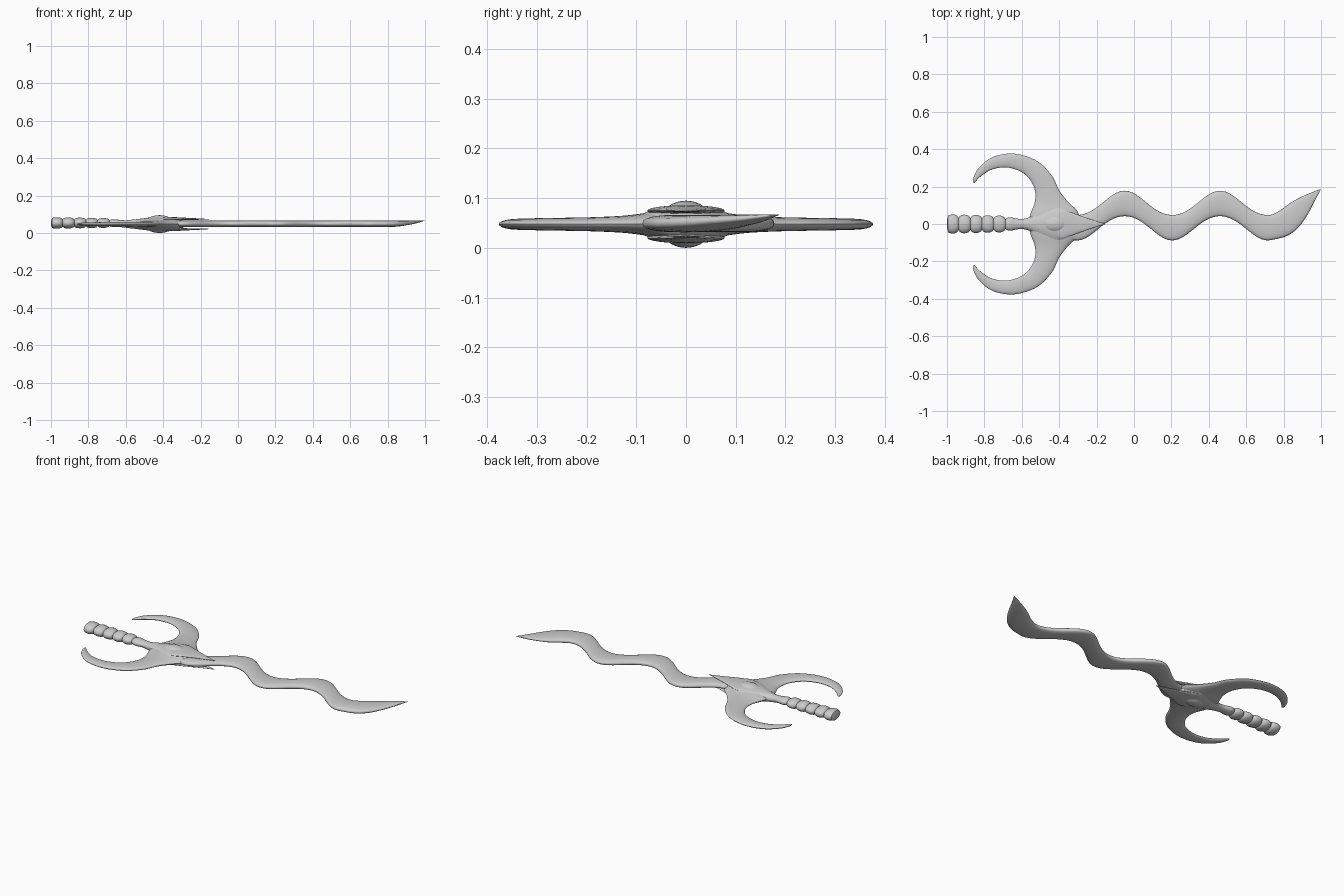
import bpy, bmesh, math
from mathutils import Vector

if "Cube" in bpy.data.objects:
    bpy.data.objects.remove(bpy.data.objects["Cube"])

ZC = 0.049  # mid-plane height of the dagger


def smooth_rows(rows, n):
    """Catmull-Rom interpolation of station tuples."""
    out = []
    for i in range(len(rows) - 1):
        p0, p1 = rows[max(i - 1, 0)], rows[i]
        p2, p3 = rows[i + 1], rows[min(i + 2, len(rows) - 1)]
        for k in range(n):
            t = k / n
            out.append([0.5 * (2 * b + (c - a) * t + (2 * a - 5 * b + 4 * c - d) * t * t
                               + (3 * b - a - 3 * c + d) * t ** 3)
                        for a, b, c, d in zip(p0, p1, p2, p3)])
    out.append(list(rows[-1]))
    return out


def loft(name, rows, sub=6, sides=24, power=1.0, flip=None):
    """Skin elliptical sections; row = edge A x,y, edge B x,y, centre z, half thickness."""
    if sub > 1:
        rows = smooth_rows(rows, sub)
    bm = bmesh.new()
    rings = []
    for ax, ay, bx, by, cz, hz in rows:
        ring = []
        for k in range(sides):
            t = 2 * math.pi * k / sides
            c, s = math.cos(t), math.sin(t)
            s = math.copysign(abs(s) ** power, s)
            co = Vector(((ax + bx) / 2 + (bx - ax) / 2 * c,
                         (ay + by) / 2 + (by - ay) / 2 * c, cz + hz * s))
            if flip == 'Y':
                co.y = -co.y
            if flip == 'Z':
                co.z = 2 * ZC - co.z
            ring.append(bm.verts.new(co))
        rings.append(ring)
    for r, q in zip(rings, rings[1:]):
        for k in range(sides):
            j = (k + 1) % sides
            bm.faces.new((r[k], r[j], q[j], q[k]))
    bm.faces.new(rings[0][::-1])
    bm.faces.new(rings[-1])
    bmesh.ops.recalc_face_normals(bm, faces=bm.faces)
    me = bpy.data.meshes.new(name)
    bm.to_mesh(me)
    bm.free()
    ob = bpy.data.objects.new(name, me)
    bpy.context.collection.objects.link(ob)
    for o in bpy.context.selected_objects:
        o.select_set(False)
    ob.select_set(True)
    bpy.context.view_layer.objects.active = ob
    bpy.ops.object.shade_smooth_by_angle(angle=math.radians(45))
    return ob


def straight(rows):
    """Stations along x: x, half width, centre z, half thickness."""
    return [(x, -w, x, w, z, h) for x, w, z, h in rows]


# wavy blade
blade = []
for i in range(54):
    x = -0.36 + (0.74 + 0.36) * i / 53
    c = 0.045 + 0.065 * math.cos(2 * math.pi * (x + 0.05) / 0.51)
    slope = math.sin(2 * math.pi * (x + 0.05) / 0.51) ** 2
    w = 0.068 - 0.007 * slope
    blade.append((x, c - w, x, c + w, 0.0505, 0.0175))
tip = [blade[-1],
       (0.815, -0.065, 0.785, 0.075, 0.0505, 0.0175),
       (0.875, -0.023, 0.835, 0.112, 0.052, 0.016),
       (0.925, 0.045, 0.885, 0.140, 0.056, 0.012),
       (0.962, 0.115, 0.940, 0.165, 0.061, 0.0075),
       (0.999, 0.185, 0.997, 0.187, 0.068, 0.0008)]
loft("wavy_blade", blade[:-1] + smooth_rows(tip, 5), sub=1, power=0.75)

# curved guard horns, one per side
horn = [(-0.565, 0.00, -0.290, 0.00, ZC, 0.030),
        (-0.555, 0.05, -0.300, 0.065, ZC, 0.026),
        (-0.530, 0.12, -0.350, 0.115, ZC, 0.018),
        (-0.530, 0.18, -0.400, 0.180, ZC, 0.0145),
        (-0.555, 0.235, -0.440, 0.260, ZC, 0.013),
        (-0.600, 0.277, -0.520, 0.338, ZC, 0.012),
        (-0.675, 0.302, -0.640, 0.376, ZC, 0.011),
        (-0.755, 0.293, -0.755, 0.358, ZC, 0.010),
        (-0.815, 0.258, -0.830, 0.300, ZC, 0.008),
        (-0.848, 0.226, -0.860, 0.243, ZC, 0.005),
        (-0.856, 0.219, -0.859, 0.222, ZC, 0.001)]
for side, flip in (("left", None), ("right", 'Y')):
    loft("guard_horn_" + side, horn, flip=flip)

# swollen guard centre
loft("guard_centre", straight([
    (-0.620, 0.024, ZC, 0.017), (-0.570, 0.032, ZC, 0.023), (-0.520, 0.055, ZC, 0.029),
    (-0.470, 0.085, ZC, 0.035), (-0.410, 0.105, ZC, 0.038), (-0.360, 0.090, ZC, 0.035),
    (-0.310, 0.055, ZC, 0.028), (-0.285, 0.010, ZC, 0.012)]))

# oval boss through the guard
loft("oval_boss", straight([
    (-0.42 - 0.08 * math.cos(a), 0.055 * math.sin(a) + 0.0005, ZC, 0.047 * math.sin(a) + 0.0005)
    for a in [math.pi * i / 20 for i in range(21)]]), sub=1)

# pointed langets above and below the blade
langet = straight([
    (-0.450, 0.050, 0.074, 0.006), (-0.390, 0.078, 0.076, 0.011), (-0.335, 0.062, 0.077, 0.009),
    (-0.280, 0.042, 0.077, 0.006), (-0.220, 0.021, 0.076, 0.004), (-0.155, 0.001, 0.075, 0.001)])
for side, flip in (("top", None), ("bottom", 'Z')):
    loft("langet_" + side, langet, flip=flip)

# beaded grip running into a plain neck
grip = []
first, pitch, count = -1.0, 0.0625, 5
for i in range(count * 10 + 1):
    u = i / 10
    bump = math.sqrt(abs(math.sin(math.pi * u)))
    if i == 0:
        w, h = 0.020, 0.010
    else:
        w = 0.034 + 0.018 * bump - 0.0015 * u
        h = 0.021 + 0.010 * bump - 0.001 * u
    grip.append((first + pitch * u, w, 0.055, h))
neck = [grip[-1], (-0.665, 0.036, 0.054, 0.021), (-0.620, 0.028, 0.052, 0.018),
        (-0.570, 0.026, 0.050, 0.019), (-0.520, 0.030, ZC, 0.018)]
loft("beaded_grip", straight(grip[:-1] + smooth_rows(neck, 4)), sub=1)

# rest the lowest point on the ground
low = min(v.co.z for o in bpy.data.objects for v in o.data.vertices)
for o in bpy.data.objects:
    o.location.z -= low
